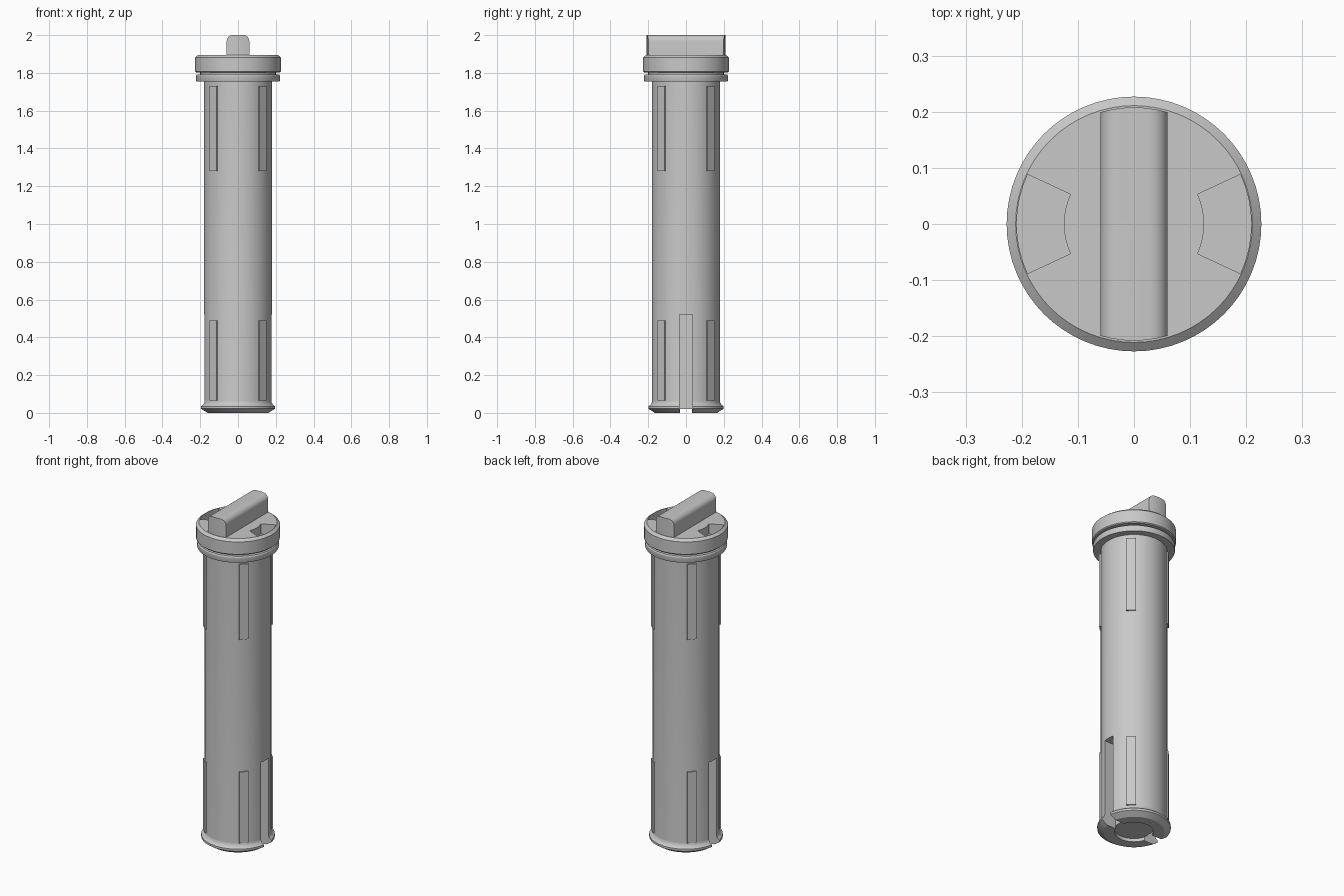
import bpy, bmesh
from math import sin, cos, pi, radians

if "Cube" in bpy.data.objects:
    bpy.data.objects.remove(bpy.data.objects["Cube"])

grey = bpy.data.materials.new("plain_grey")
grey.use_nodes = True
colour = (0.58, 0.58, 0.58, 1)
grey.diffuse_color = colour
grey.node_tree.nodes["Principled BSDF"].inputs["Base Color"].default_value = colour

SIDES = 64


def finish(name, bm):
    bmesh.ops.recalc_face_normals(bm, faces=bm.faces)
    mesh = bpy.data.meshes.new(name)
    bm.to_mesh(mesh)
    bm.free()
    mesh.materials.append(grey)
    obj = bpy.data.objects.new(name, mesh)
    bpy.context.collection.objects.link(obj)
    return obj


def lathe(name, profile):
    """Solid of revolution from (radius, z) points, capped at both ends."""
    bm = bmesh.new()
    rings = [[bm.verts.new((r * cos(2 * pi * i / SIDES), r * sin(2 * pi * i / SIDES), z))
              for i in range(SIDES)] for r, z in profile]
    for a, b in zip(rings, rings[1:]):
        for i in range(SIDES):
            j = (i + 1) % SIDES
            bm.faces.new((a[i], a[j], b[j], b[i]))
    bm.faces.new(rings[0])
    bm.faces.new(rings[-1])
    return finish(name, bm)


def prism(name, outline, offset):
    """Extrude a closed outline of 3D points by an offset."""
    bm = bmesh.new()
    face = bm.faces.new([bm.verts.new(p) for p in outline])
    extruded = bmesh.ops.extrude_face_region(bm, geom=[face])["geom"]
    verts = [v for v in extruded if isinstance(v, bmesh.types.BMVert)]
    bmesh.ops.translate(bm, verts=verts, vec=offset)
    # The starting face is kept as the near cap
    if not face.is_valid or len(bm.faces) < len(outline) + 2:
        bmesh.ops.holes_fill(bm, edges=bm.edges)
    return finish(name, bm)


def box(name, x0, x1, y0, y1, z0, z1):
    return prism(name, [(x0, y0, z0), (x1, y0, z0), (x1, y1, z0), (x0, y1, z0)], (0, 0, z1 - z0))


def boolean(obj, cutter, operation):
    mod = obj.modifiers.new("cut", "BOOLEAN")
    mod.operation, mod.object, mod.solver = operation, cutter, "EXACT"
    bpy.context.view_layer.objects.active = obj
    bpy.ops.object.modifier_apply(modifier=mod.name)
    bpy.data.objects.remove(cutter)


# Body: flared foot, tube, lower ring and neck
body = lathe("body", [(0.165, 0), (0.199, 0.022), (0.199, 0.035), (0.188, 0.043),
                      (0.181, 0.055), (0.18, 0.065), (0.18, 1.755), (0.22, 1.755),
                      (0.222, 1.76), (0.222, 1.785), (0.218, 1.792), (0.2, 1.792), (0.2, 1.82)])

# Foot recess and the two side slots
boolean(body, lathe("recess_cutter", [(0.105, -0.05), (0.105, 0.02)]), "DIFFERENCE")
for side in (-1, 1):
    x0, x1 = sorted((side * 0.1, side * 0.3))
    boolean(body, box("slot_cutter", x0, x1, -0.035, 0.035, -0.05, 0.52), "DIFFERENCE")

# Cap with chamfered rim
cap = lathe("cap", [(0.222, 1.803), (0.227, 1.808), (0.227, 1.882), (0.211, 1.895)])

# Wedge-shaped finger pockets in the cap
for side in (0, pi):
    angles = [side + radians(-25 + 50 * i / 8) for i in range(9)]
    outline = [(0.125 * cos(a), 0.125 * sin(a), 1.835) for a in angles]
    outline += [(0.209 * cos(a), 0.209 * sin(a), 1.835) for a in reversed(angles)]
    boolean(cap, prism("pocket_cutter", outline, (0, 0, 0.1)), "DIFFERENCE")

# Grip bar with rounded top, trimmed to the round edge of the cap
R = 0.032
section = [(-0.06, 1.88), (0.06, 1.88)]
for centre, start in ((0.06 - R, 0), (R - 0.06, 90)):
    section += [(centre + R * cos(radians(start + 15 * i)),
                 2 - R + R * sin(radians(start + 15 * i))) for i in range(7)]
grip = prism("grip_bar", [(x, -0.3, z) for x, z in section], (0, 0.6, 0))
boolean(grip, lathe("grip_trim", [(0.208, 1.8), (0.208, 2.1)]), "INTERSECT")

# Four upper and four lower ribs on the diagonals
parts = [body, cap, grip]
for label, z0, z1 in (("upper", 1.28, 1.73), ("lower", 0.065, 0.49)):
    for k in range(4):
        rib = box(f"{label}_rib_{k + 1}", 0.16, 0.187, -0.026, 0.026, z0, z1)
        rib.rotation_euler.z = pi / 4 + k * pi / 2
        parts.append(rib)

# Smooth the round surfaces, keep the edges sharp
bpy.ops.object.select_all(action="DESELECT")
for obj in parts:
    obj.select_set(True)
bpy.context.view_layer.objects.active = body
bpy.ops.object.shade_smooth_by_angle(angle=radians(25))
